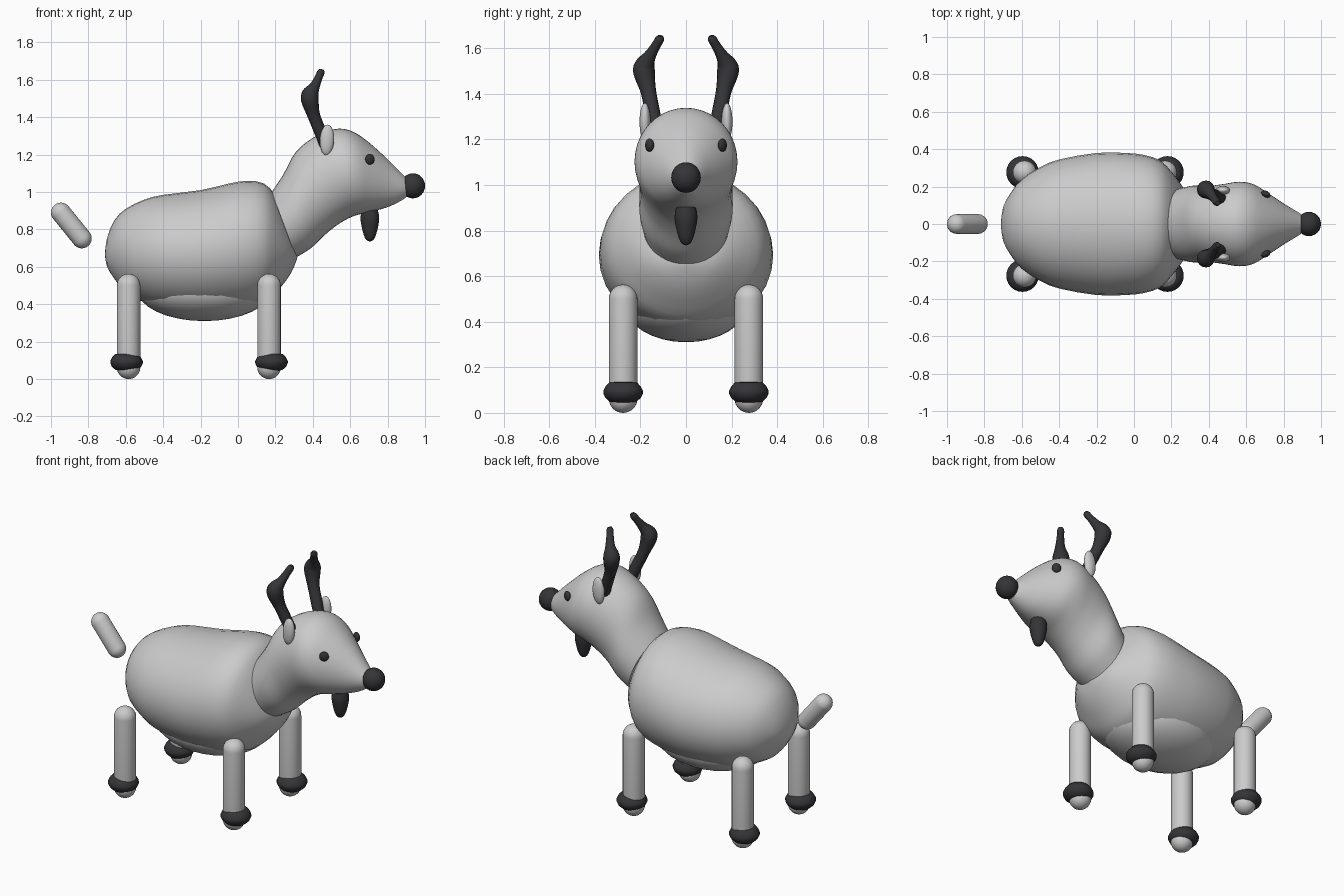
import bpy, bmesh, math
from mathutils import Vector, Matrix

if "Cube" in bpy.data.objects:
    bpy.data.objects.remove(bpy.data.objects["Cube"])

dark = bpy.data.materials.new("dark")
dark.diffuse_color = (0.035, 0.035, 0.04, 1)
dark.use_nodes = True
dark.node_tree.nodes["Principled BSDF"].inputs["Base Color"].default_value = dark.diffuse_color


def loft(name, rings, mat=None):
    """Skin a list of point rings and cap both ends."""
    bm = bmesh.new()
    vr = [[bm.verts.new(p) for p in r] for r in rings]
    n = len(vr[0])
    for a, b in zip(vr, vr[1:]):
        for i in range(n):
            j = (i + 1) % n
            bm.faces.new((a[i], a[j], b[j], b[i]))
    bm.faces.new(vr[0][::-1])
    bm.faces.new(vr[-1])
    bmesh.ops.recalc_face_normals(bm, faces=bm.faces)
    me = bpy.data.meshes.new(name)
    bm.to_mesh(me)
    bm.free()
    ob = bpy.data.objects.new(name, me)
    bpy.context.collection.objects.link(ob)
    if mat:
        me.materials.append(mat)
    bpy.ops.object.select_all(action='DESELECT')
    ob.select_set(True)
    bpy.context.view_layer.objects.active = ob
    bpy.ops.object.shade_smooth_by_angle(angle=math.radians(45))
    return ob


def smooth(rows, steps):
    """Catmull-Rom interpolation of rows of numbers."""
    out = []
    for i in range(len(rows) - 1):
        p = [rows[max(0, min(len(rows) - 1, i + k))] for k in (-1, 0, 1, 2)]
        for s in range(steps):
            t = s / steps
            out.append([0.5 * (2 * b + (c - a) * t + (2 * a - 5 * b + 4 * c - d) * t * t
                               + (3 * b - a - 3 * c + d) * t ** 3) for a, b, c, d in zip(*p)])
    return out + [list(rows[-1])]


def hull(name, rows, steps, n):
    """Loft ellipses given as top x, top z, bottom x, bottom z, half width."""
    rings = []
    for xt, zt, xb, zb, w in smooth(rows, steps):
        c = Vector(((xt + xb) / 2, 0, (zt + zb) / 2))
        u = Vector((xt, 0, zt)) - c
        v = Vector((0, max(w, 0.003), 0))
        rings.append([c + u * math.cos(2 * math.pi * i / n) + v * math.sin(2 * math.pi * i / n)
                      for i in range(n)])
    return loft(name, rings)


def lathe(name, profile, matrix, mat=None, n=24):
    """Turn (radius, height) points about the local z axis."""
    return loft(name, [[matrix @ Vector((r * math.cos(2 * math.pi * i / n),
                                         r * math.sin(2 * math.pi * i / n), z))
                        for i in range(n)] for r, z in profile], mat)


def arc(r, z, a0, a1, k=8):
    return [(max(r * math.cos(math.radians(a0 + (a1 - a0) * i / k)), 0.0005),
             z + r * math.sin(math.radians(a0 + (a1 - a0) * i / k))) for i in range(k + 1)]


def capsule(name, p, q, r):
    p, q = Vector(p), Vector(q)
    d = q - p
    m = Matrix.Translation(p) @ d.to_track_quat('Z', 'Y').to_matrix().to_4x4()
    return lathe(name, arc(r, 0, -90, 0) + arc(r, d.length, 0, 90), m)


def ball(name, c, radii, rot=None, mat=None):
    m = Matrix.Translation(c) @ (rot or Matrix()) @ Matrix.Diagonal((*radii, 1))
    return lathe(name, arc(1, 0, -90, 90, 16), m, mat)


# Body and belly
body = [(-.712, .67, .665, .003), (-.70, .755, .60, .09), (-.66, .85, .535, .165),
        (-.60, .91, .46, .24), (-.5, .96, .41, .305), (-.4, .985, .375, .345),
        (-.2, 1.01, .355, .38), (-.05, 1.045, .36, .38), (.05, 1.06, .375, .37),
        (.14, 1.045, .405, .34), (.2, .98, .46, .28), (.26, .86, .53, .2),
        (.30, .75, .60, .12), (.32, .68, .66, .005)]
hull("body", [(x, t, x, b, w) for x, t, b, w in body], 2, 32)
ball("belly", (-.18, 0, .48), (.36, .27, .17))

# Neck and head as one form
hull("head_and_neck", [
    (.18, 1.0, .31, .65, .19), (.24, 1.09, .39, .70, .205), (.31, 1.215, .47, .775, .203),
    (.41, 1.295, .54, .83, .213), (.52, 1.337, .61, .868, .226), (.61, 1.325, .67, .885, .212),
    (.70, 1.265, .735, .90, .165), (.80, 1.175, .815, .925, .105),
    (.89, 1.085, .89, .965, .055), (.94, 1.04, .94, 1.01, .015)], 4, 40)

# Nose and beard
ball("nose", (.935, 0, 1.033), (.065, .065, .067), mat=dark)
lathe("beard", smooth([(.042, .17), (.05, .13), (.046, .09), (.034, .04), (.02, .01), (.001, 0)], 3),
      Matrix.Translation((.705, 0, .735)), dark)

# Horn path: x, y, z, radius
horn = smooth([(.47, .13, 1.24, .03), (.445, .145, 1.31, .033), (.405, .165, 1.41, .034),
               (.385, .183, 1.49, .047), (.388, .181, 1.525, .045), (.41, .16, 1.565, .028),
               (.43, .133, 1.61, .021), (.443, .116, 1.64, .02), (.448, .112, 1.655, .012)], 4)

for side, s in (("left", 1), ("right", -1)):
    # Horns
    pts = [Vector((x, s * y, z)) for x, y, z, r in horn]
    rings = []
    for i, p in enumerate(pts):
        d = pts[min(i + 1, len(pts) - 1)] - pts[max(i - 1, 0)]
        u = d.cross(Vector((0, 1, 0))).normalized()
        v = d.cross(u).normalized()
        rings.append([p + horn[i][3] * (u * math.cos(a) + v * math.sin(a))
                      for a in (2 * math.pi * k / 16 for k in range(16))])
    loft(side + "_horn", rings, dark)
    # Ears and eyes
    ball(side + "_ear", (.476, s * .18, 1.278), (.038, .024, .082), Matrix.Rotation(.06, 4, 'Y'))
    ball(side + "_eye", (.705, s * .16, 1.175), (.027, .017, .029),
         Matrix.Rotation(-s * .5, 4, 'Z'), dark)
    # Legs with hoof collars
    for end, x, shift in (("front", .166, .013), ("hind", -.585, -.011)):
        capsule(f"{side}_{end}_leg", (x, s * .276, .063), (x, s * .276, .5), .063)
        lathe(f"{side}_{end}_hoof",
              [(.045, .045), (.06, .05), (.078, .066), (.087, .085), (.087, .097),
               (.078, .115), (.062, .133), (.045, .136)],
              Matrix.Translation((x + shift, s * .276, 0)), dark)

# Tail
capsule("tail", (-.835, 0, .752), (-.947, 0, .89), .053)
